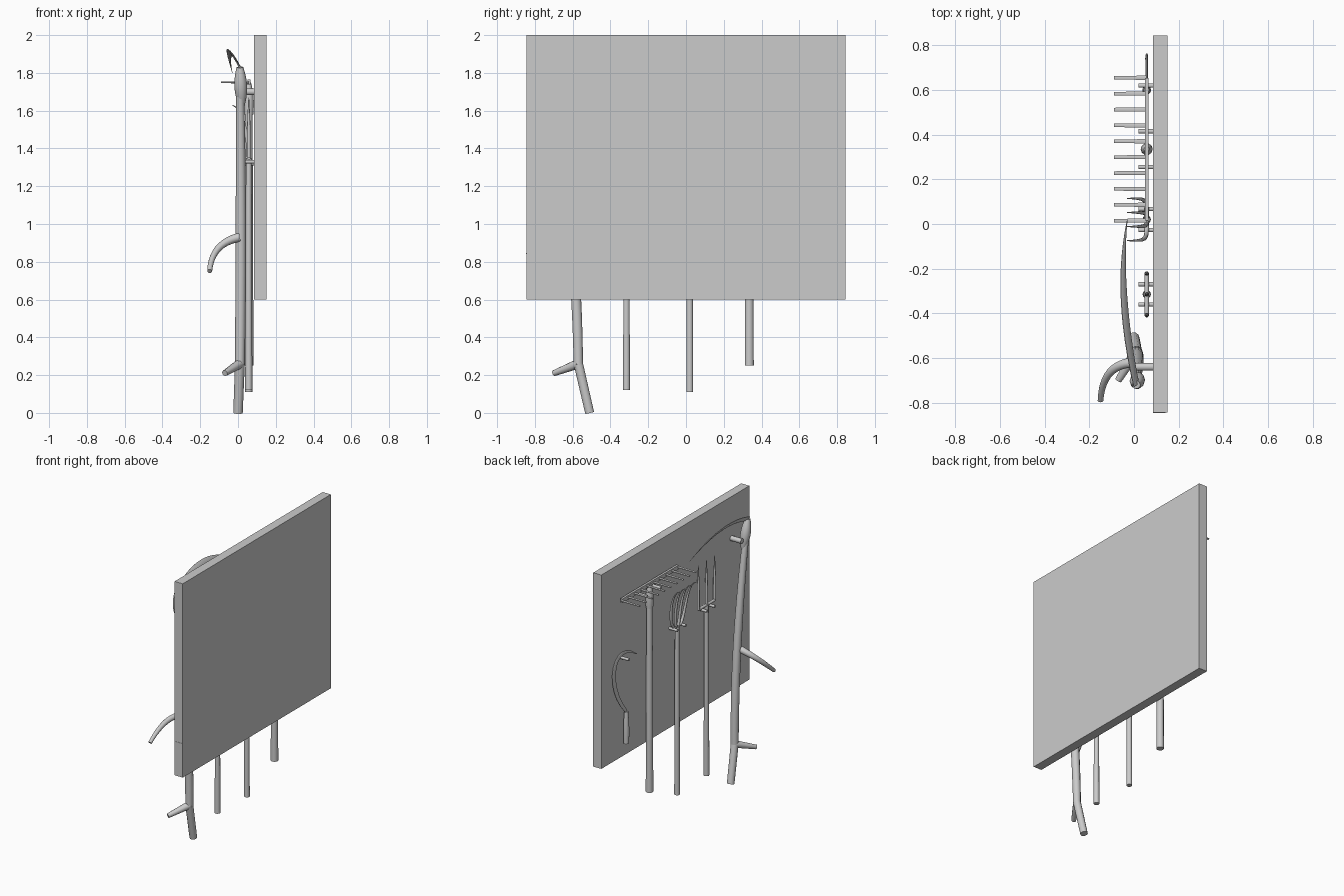
import bpy, bmesh, math
from mathutils import Vector

default_cube = bpy.data.objects.get("Cube")
if default_cube:
    bpy.data.objects.remove(default_cube, do_unlink=True)

SHADE = (0.6, 0.6, 0.6, 1)
grey = bpy.data.materials.new("plain_grey")
grey.use_nodes = True
grey.diffuse_color = SHADE
grey.node_tree.nodes["Principled BSDF"].inputs["Base Color"].default_value = SHADE

AXIS_X, AXIS_Y, AXIS_Z = Vector((1, 0, 0)), Vector((0, 1, 0)), Vector((0, 0, 1))
board_face = 0.085
board_back = 0.15
board_half = 0.845
board_bottom, board_top = 0.6, 2
hang = 0.057    # distance at which the tools hang


def finish(name, bm):
    bmesh.ops.recalc_face_normals(bm, faces=bm.faces)
    mesh = bpy.data.meshes.new(name)
    bm.to_mesh(mesh)
    bm.free()
    mesh.materials.append(grey)
    part = bpy.data.objects.new(name, mesh)
    bpy.context.collection.objects.link(part)
    return part


def box(name, low, high):
    bm = bmesh.new()
    bmesh.ops.create_cube(bm, size=1)
    low, high = Vector(low), Vector(high)
    for vert in bm.verts:
        vert.co = (low + high) / 2 + vert.co * (high - low)
    finish(name, bm)


def bezier(controls, t):
    """Point on a curve pulled by any number of control points."""
    points = [Vector(c) for c in controls]
    while len(points) > 1:
        points = [a.lerp(b, t) for a, b in zip(points, points[1:])]
    return points[0]


def sweep(name, controls, start, end, belly=0, thin_axis=AXIS_X, flat=1, sides=10):
    """Tapered rod along a curve; flat squashes it along the thin axis."""
    steps = 1 if len(controls) == 2 and not belly else 12
    bm = bmesh.new()
    rings = []
    for step in range(steps + 1):
        t = step / steps
        centre = bezier(controls, t)
        ahead = bezier(controls, min(t + 0.01, 1))
        behind = bezier(controls, max(t - 0.01, 0))
        along = (ahead - behind).normalized()
        across = (thin_axis - along * along.dot(thin_axis)).normalized()
        side = along.cross(across)
        radius = start + (end - start) * t + belly * math.sin(math.pi * t)
        ring = []
        for corner in range(sides):
            angle = math.tau * corner / sides
            offset = across * flat * math.cos(angle) + side * math.sin(angle)
            ring.append(bm.verts.new(centre + offset * radius))
        rings.append(ring)
    for lower, upper in zip(rings, rings[1:]):
        for k in range(sides):
            bm.faces.new((lower[k - 1], lower[k], upper[k], upper[k - 1]))
    bm.faces.new(rings[0])
    bm.faces.new(rings[-1])
    part = finish(name, bm)
    bpy.ops.object.select_all(action="DESELECT")
    part.select_set(True)
    bpy.context.view_layer.objects.active = part
    bpy.ops.object.shade_smooth_by_angle(angle=math.radians(40))


def peg(name, y, z, tip=0.02, radius=0.01):
    sweep(name, [(tip, y, z), (board_face, y, z)], radius, radius, thin_axis=AXIS_Z)


def peg_pair(name, y, gap, z):
    for direction in (-1, 1):
        peg(name, y + direction * gap, z)


def handle(name, y, bottom, top, radius):
    sweep(name, [(hang, y, bottom), (hang, y, top)], radius, radius * 0.8)


# Backing board and the thin strip on its end
box("board", (board_face, -board_half, board_bottom), (board_back, board_half, board_top))
box("end_strip", (board_face, -board_half - 0.002, 0.84), (0.14, -board_half, 0.846))

# Scythe shaft with a crook near the foot, and two branching grips
foot, crook, crown = (0, -0.51, 0), (0.01, -0.57, 0.26), (0.01, -0.72, 1.83)
sweep("scythe_foot", [foot, crook], 0.025, 0.026)
sweep("scythe_shaft", [crook, (0.02, -0.58, 1), crown], 0.026, 0.019, belly=0.005)
sweep("lower_grip", [crook, (-0.07, -0.7, 0.21)], 0.026, 0.016, thin_axis=AXIS_Z)
sweep("upper_grip", [(0.01, -0.62, 0.93), (-0.14, -0.62, 0.9), (-0.15, -0.79, 0.75)],
      0.024, 0.013, thin_axis=AXIS_Z)

# Scythe head and its long curved blade
sweep("scythe_head", [(0.02, -0.68, 1.62), crown], 0.014, 0.018, belly=0.018)
sweep("scythe_blade", [crown, (-0.08, -0.3, 2), (-0.03, 0.02, 1.8)],
      0.022, 0.002, belly=0.012, thin_axis=Vector((0.8, 0, 0.6)), flat=0.2)
peg("scythe_peg", -0.64, 1.7, tip=0, radius=0.018)

# Fork: handle, crossbar and three straight tines
fork_y, fork_z, fork_gap = -0.315, 1.35, 0.093
handle("fork_handle", fork_y, 0.12, fork_z, 0.019)
sweep("fork_crossbar", [(hang, fork_y - fork_gap, fork_z), (hang, fork_y + fork_gap, fork_z)], 0.01, 0.01)
for place in (-1, 0, 1):
    y = fork_y + place * fork_gap
    sweep("fork_tine", [(hang, y, fork_z), (hang, y, 1.67)], 0.01, 0.002, belly=0.003)
peg_pair("fork_peg", fork_y, 0.045, fork_z - 0.02)

# Cultivator: handle and four tines that spread, then hook forward
claw_y, claw_z = 0.02, 1.32
handle("cultivator_handle", claw_y, 0.11, claw_z, 0.019)
for place in range(4):
    spread = (place - 1.5) * 0.063
    y = claw_y + spread
    sweep("cultivator_tine",
          [(hang, claw_y + spread / 5, claw_z), (hang, y, claw_z), (hang, y, 1.6), (-0.03, y, 1.63)],
          0.01, 0.002, belly=0.003, thin_axis=AXIS_Y)
peg_pair("cultivator_peg", claw_y, 0.047, claw_z)

# Rake: handle, ferrule, bar and ten flat teeth
rake_y, rake_z, rake_half, teeth = 0.335, 1.75, 0.32, 10
handle("rake_handle", rake_y, 0.25, 1.62, 0.025)
sweep("rake_ferrule", [(hang, rake_y, 1.58), (hang, rake_y, rake_z)], 0.024, 0.012, belly=0.008)
box("rake_bar", (hang - 0.008, rake_y - rake_half, rake_z - 0.015),
    (hang + 0.008, rake_y + rake_half, rake_z + 0.015))
for tooth in range(teeth):
    y = rake_y + rake_half * (2 * tooth / (teeth - 1) - 1)
    sweep("rake_tooth", [(hang, y, rake_z), (-0.09, y, rake_z)],
          0.011, 0.009, thin_axis=AXIS_Z, flat=0.5, sides=6)
peg_pair("rake_peg", rake_y, 0.08, 1.7)

# Sickle: wooden grip and hooked blade
sickle_y = 0.6
neck = (hang, sickle_y, 0.93)
sweep("sickle_grip", [(hang, sickle_y, 0.7), neck], 0.018, 0.013, belly=0.004)
sweep("sickle_blade", [neck, (hang, 0.85, 1.2), (hang, 0.75, 1.5), (hang, 0.48, 1.3)],
      0.012, 0.002, belly=0.015, flat=0.3)
peg("sickle_peg", 0.62, 1.32)
